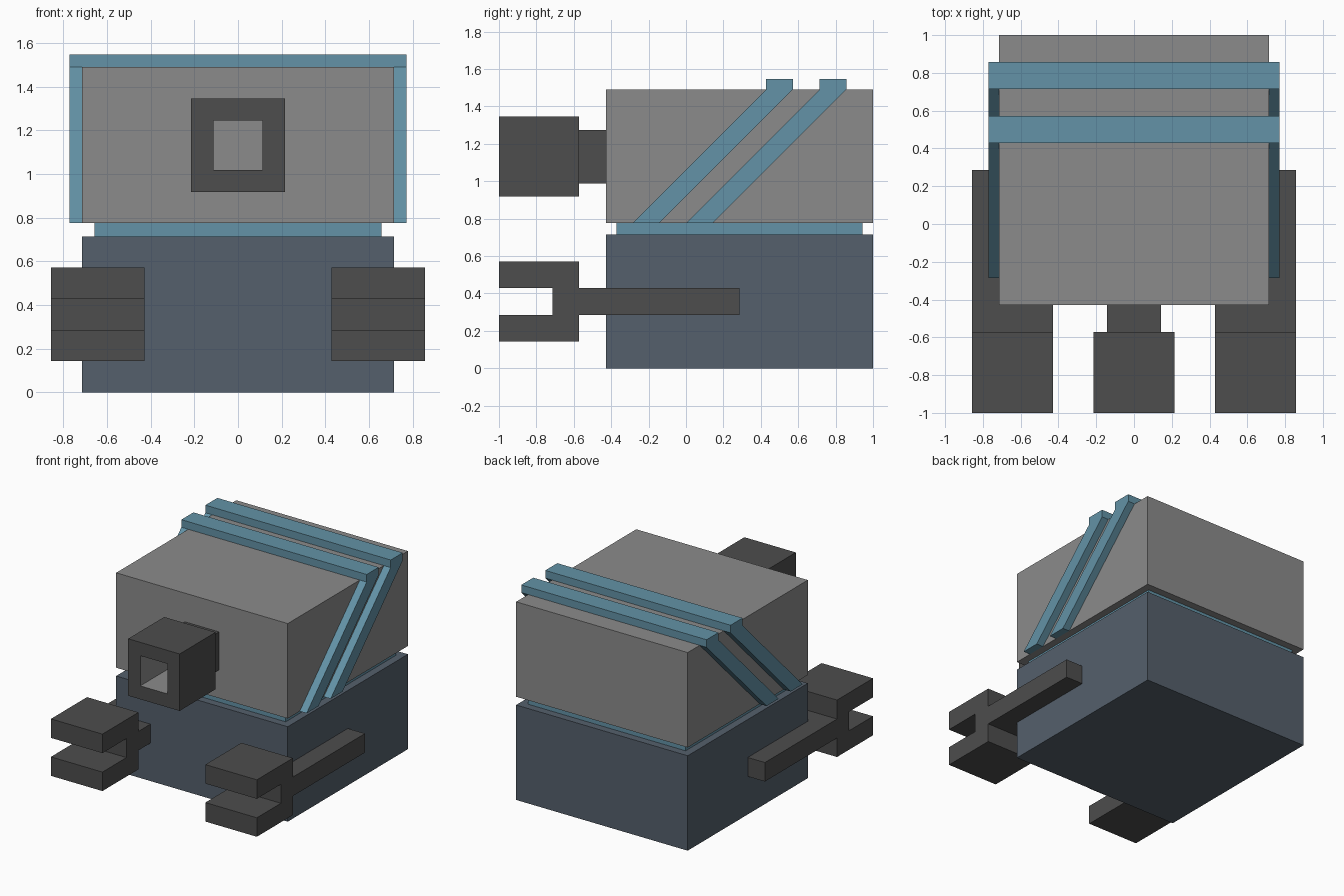
import bpy, bmesh

if "Cube" in bpy.data.objects:
    bpy.data.objects.remove(bpy.data.objects["Cube"])

U = 1 / 14  # modelling grid step


def mat(name, rgb):
    m = bpy.data.materials.new(name)
    m.diffuse_color = (*rgb, 1)
    m.use_nodes = True
    m.node_tree.nodes["Principled BSDF"].inputs["Base Color"].default_value = m.diffuse_color
    return m


GREY = mat("light_grey", (0.26, 0.26, 0.26))
DARK = mat("dark_grey", (0.075, 0.075, 0.075))
BLUE = mat("blue", (0.125, 0.29, 0.385))
SLATE = mat("slate", (0.09, 0.117, 0.15))


def finish(name, bm, *mats):
    bmesh.ops.recalc_face_normals(bm, faces=bm.faces)
    me = bpy.data.meshes.new(name)
    bm.to_mesh(me)
    bm.free()
    for m in mats:
        me.materials.append(m)
    ob = bpy.data.objects.new(name, me)
    bpy.context.collection.objects.link(ob)
    return ob


def add_prism(bm, pts, x0, x1):
    """Extrude a (y, z) outline from x0 to x1, in grid steps."""
    face = bm.faces.new([bm.verts.new((x0 * U, y * U, z * U)) for y, z in pts])
    ext = bmesh.ops.extrude_face_region(bm, geom=[face], use_keep_orig=True)["geom"]
    verts = [g for g in ext if isinstance(g, bmesh.types.BMVert)]
    bmesh.ops.translate(bm, verts=verts, vec=((x1 - x0) * U, 0, 0))


def rect(y0, y1, z0, z1):
    return [(y0, z0), (y1, z0), (y1, z1), (y0, z1)]


def box(name, half_x, y0, y1, z0, z1, m):
    bm = bmesh.new()
    add_prism(bm, rect(y0, y1, z0, z1), -half_x, half_x)
    return finish(name, bm, m)


T = 0.8  # band and neck thickness
HEAD_Z, HEAD_TOP = 10 + 0.87, 20.87

# Body, neck and head
box("body", 10, -6, 14, 0, 10, SLATE)
box("neck", 9.2, -5.2, 13.2, 10, HEAD_Z, BLUE)
box("head", 10, -6, 14, HEAD_Z, HEAD_TOP, GREY)

# Slanted bands over the head
for name, y in (("front_band", -4), ("rear_band", 0)):
    bm = bmesh.new()
    slant = [(y, HEAD_Z), (y + 2, HEAD_Z), (y + 12, HEAD_TOP), (y + 10, HEAD_TOP)]
    for s in (-1, 1):
        add_prism(bm, slant, s * 10, s * (10 + T))
    add_prism(bm, rect(y + 10, y + 12, HEAD_TOP, HEAD_TOP + T), -10 - T, 10 + T)
    finish(name, bm, BLUE)

# Eye stalk and eye block with a square recess
box("eye_stalk", 2, -8, -6, 13.85, 17.85, DARK)
bm = bmesh.new()
add_prism(bm, rect(-14, -8, 12.85, 18.85), -3, 3)
bm.normal_update()
bmesh.ops.recalc_face_normals(bm, faces=bm.faces)
front = min(bm.faces, key=lambda f: f.calc_center_median().y)
bmesh.ops.inset_individual(bm, faces=[front], thickness=2 * U)
walls = bmesh.ops.inset_individual(bm, faces=[front], thickness=0, depth=-5.6 * U)["faces"]
for f in [front, *walls]:
    f.material_index = 1
finish("eye", bm, DARK, GREY)

# Arms ending in forked claws
claw = [(-14, 2), (-8, 2), (-8, 4), (4, 4), (4, 6), (-8, 6), (-8, 8),
        (-14, 8), (-14, 6), (-10, 6), (-10, 4), (-14, 4)]
for name, s in (("left_arm", -1), ("right_arm", 1)):
    bm = bmesh.new()
    add_prism(bm, claw, s * 6, s * 12)
    finish(name, bm, DARK)
